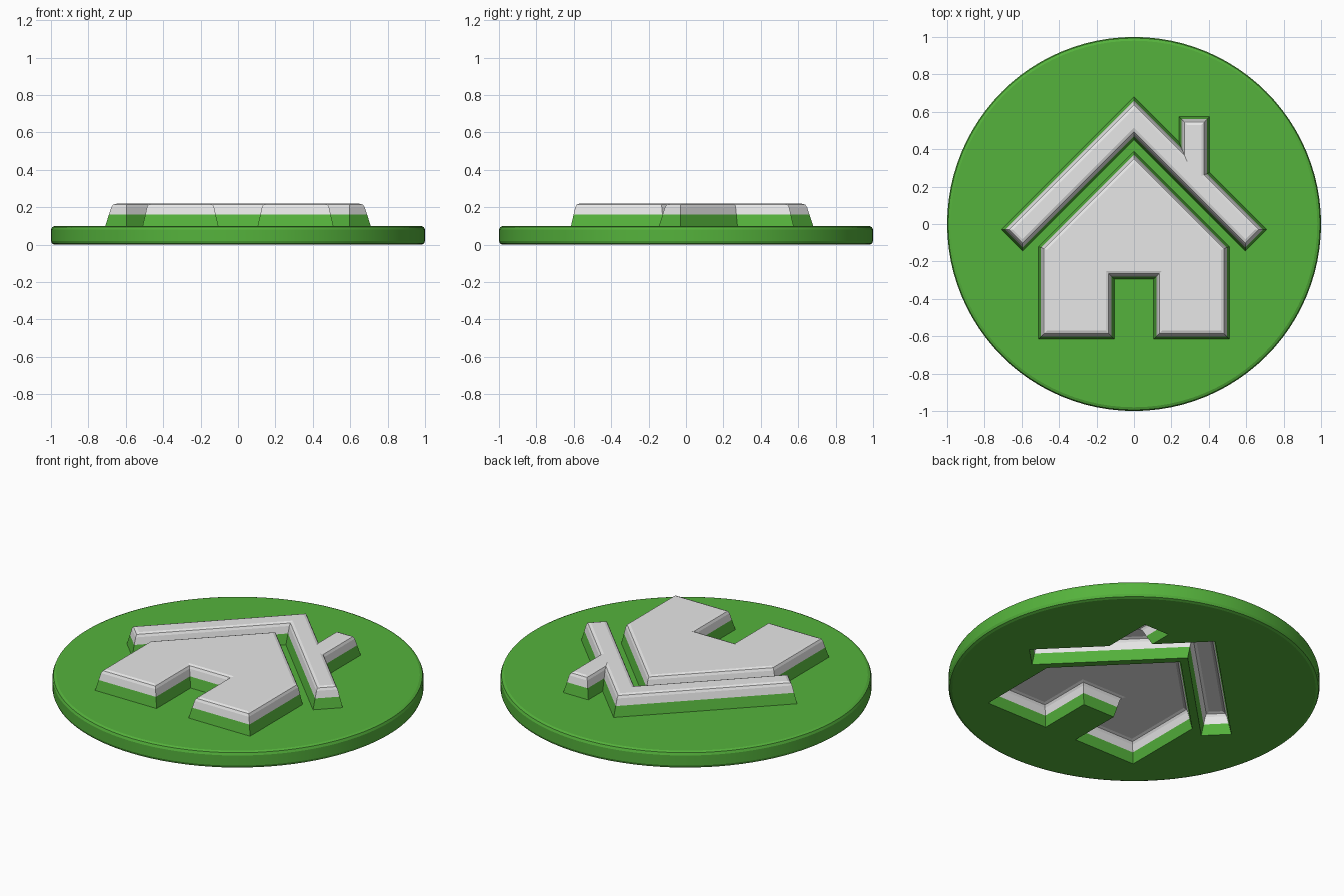
import bpy, math
from mathutils import Vector
from mathutils.geometry import tessellate_polygon

if "Cube" in bpy.data.objects:
    bpy.data.objects.remove(bpy.data.objects["Cube"])


def material(name, rgb):
    m = bpy.data.materials.new(name)
    m.diffuse_color = (*rgb, 1)
    m.use_nodes = True
    m.node_tree.nodes["Principled BSDF"].inputs["Base Color"].default_value = m.diffuse_color
    return m


GREEN = material("green", (0.091, 0.45, 0.045))
WHITE = material("white", (0.80, 0.80, 0.80))

THICK = 0.10      # disc and sheet thickness
SPLIT = 0.16      # height where the raised walls turn white

# Outlines, counter-clockwise
HOUSE = [(-.51, -.615), (-.105, -.615), (-.105, -.295), (.105, -.295), (.105, -.615),
         (.51, -.615), (.51, -.12), (0, .39), (-.51, -.12)]
ROOF = [(0, .45), (.595, -.145), (.71, -.03), (.405, .275), (.405, .575), (.24, .575),
        (.24, .44), (0, .68), (-.71, -.03), (-.595, -.145)]


def inset(pts, dist):
    """Mitred inward offset of a closed outline."""
    out = []
    for i, p in enumerate(pts):
        p, a, b = Vector(p), Vector(pts[i - 1]), Vector(pts[(i + 1) % len(pts)])
        d1, d2 = (p - a).normalized(), (b - p).normalized()
        n1, n2 = Vector((-d1.y, d1.x)), Vector((-d2.y, d2.x))
        out.append(p + (n1 + n2) / (1 + n1.dot(n2)) * dist)
    return out


def cap(loops, z, up):
    """Flat triangulated region (first loop outside, others are holes)."""
    pts = [Vector((p[0], p[1], z)) for lp in loops for p in lp]
    tris = tessellate_polygon([[Vector((p[0], p[1], 0)) for p in lp] for lp in loops])
    faces = []
    for a, b, c in tris:
        nz = (pts[b] - pts[a]).cross(pts[c] - pts[a]).z
        if abs(nz) < 1e-10:
            continue
        faces.append((a, b, c) if (nz > 0) == up else (c, b, a))
    return pts, faces


def skin(rings, flip=False):
    """Quads between successive rings of equal length."""
    n = len(rings[0])
    verts = [Vector(p) for r in rings for p in r]
    faces = []
    for k in range(len(rings) - 1):
        for i in range(n):
            j = (i + 1) % n
            f = (k * n + i, k * n + j, (k + 1) * n + j, (k + 1) * n + i)
            faces.append(f[::-1] if flip else f)
    return verts, faces


def make(name, pieces, mats):
    verts, faces = [], []
    for v, f in pieces:
        o = len(verts)
        verts += v
        faces += [tuple(i + o for i in q) for q in f]
    me = bpy.data.meshes.new(name)
    me.from_pydata(verts, [], faces)
    for m in mats:
        me.materials.append(m)
    ob = bpy.data.objects.new(name, me)
    bpy.context.collection.objects.link(ob)
    return ob


def embossed(name, outline):
    """Raised hollow shape: drafted outer skin plus the same skin one thickness lower."""
    profile = [(0, THICK), (.014, SPLIT), (.023, .20), (.030, .214), (.045, .22)]
    pieces = []
    for drop, inner in ((0, False), (THICK, True)):
        rings = [[(p.x, p.y, z - drop) for p in inset(outline, d)] for d, z in profile]
        pieces.append(skin(rings, inner))
        pieces.append(cap([inset(outline, profile[-1][0])], profile[-1][1] - drop, not inner))
    ob = make(name, pieces, [GREEN, WHITE])
    # Green lower wall, white above, on both skins
    n, per_skin = len(outline), len(ob.data.polygons) // 2
    for p in ob.data.polygons:
        p.material_index = 0 if p.index % per_skin < n else 1
    return ob


# Round base disc with soft rim, open where the shapes are raised
SEG, R = 96, 0.02


def circle(r):
    return [(r * math.cos(2 * math.pi * i / SEG), r * math.sin(2 * math.pi * i / SEG))
            for i in range(SEG)]


rim = [(1 - R + R * math.sin(a), R - R * math.cos(a)) for a in (0, math.pi / 4, math.pi / 2)]
rim += [(r, THICK - z) for r, z in reversed(rim)]
rim_rings = [[(x, y, z) for x, y in circle(r)] for r, z in rim]
flat = [circle(1 - R), HOUSE, ROOF]
disc = make("base_disc", [skin(rim_rings), cap(flat, 0, False), cap(flat, THICK, True)], [GREEN])
bpy.context.view_layer.objects.active = disc
disc.select_set(True)
bpy.ops.object.shade_smooth_by_angle(angle=math.radians(15))
disc.select_set(False)

# Raised house symbol
embossed("house_wall", HOUSE)
embossed("roof_with_chimney", ROOF)
